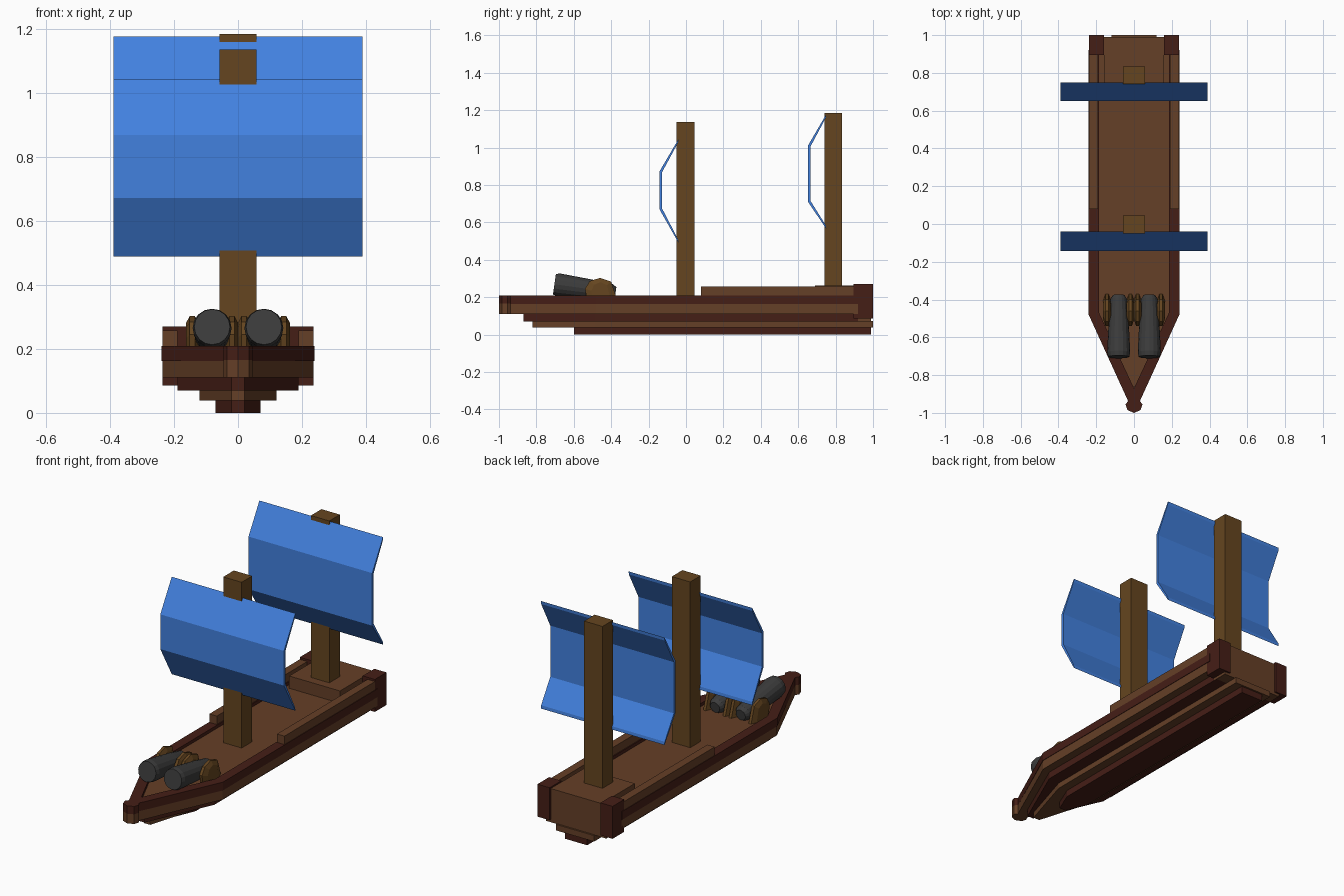
import bpy, bmesh, math
from mathutils import Matrix

if "Cube" in bpy.data.objects:
    bpy.data.objects.remove(bpy.data.objects["Cube"])


def material(name, rgb):
    m = bpy.data.materials.new(name)
    m.diffuse_color = (*rgb, 1)
    m.use_nodes = True
    m.node_tree.nodes["Principled BSDF"].inputs["Base Color"].default_value = m.diffuse_color
    return m


PLANK = material("plank_brown", (0.13, 0.05, 0.02))
TRIM = material("dark_trim", (0.06, 0.013, 0.008))
MAST = material("mast_wood", (0.13, 0.06, 0.014))
CLOTH = material("blue_cloth", (0.055, 0.22, 0.74))
IRON = material("iron", (0.045, 0.045, 0.045))


def finish(bm, name, mat):
    bmesh.ops.recalc_face_normals(bm, faces=bm.faces[:])
    me = bpy.data.meshes.new(name)
    bm.to_mesh(me)
    bm.free()
    me.materials.append(mat)
    ob = bpy.data.objects.new(name, me)
    bpy.context.collection.objects.link(ob)
    return ob


def prism(name, pts, lo, hi, mat, axis="z"):
    """Extrude a profile: (x, y) along z, or (y, z) along x."""
    bm = bmesh.new()
    co = [(a, b, lo) if axis == "z" else (lo, a, b) for a, b in pts]
    f = bm.faces.new([bm.verts.new(c) for c in co])
    r = bmesh.ops.extrude_face_region(bm, geom=[f])
    d = (0, 0, hi - lo) if axis == "z" else (hi - lo, 0, 0)
    bmesh.ops.translate(bm, vec=d, verts=[v for v in r["geom"] if isinstance(v, bmesh.types.BMVert)])
    return finish(bm, name, mat)


def box(name, x0, x1, y0, y1, z0, z1, mat):
    return prism(name, [(x0, y0), (x1, y0), (x1, y1), (x0, y1)], z0, z1, mat)


def hull_layer(name, w, shoulder, bow, stern, z0, z1, mat, tip=0.02):
    pts = [(w, stern), (w, shoulder), (tip, bow), (-tip, bow), (-w, shoulder), (-w, stern)]
    return prism(name, pts, z0, z1, mat)


def mirror(ob):
    ob.modifiers.new("mirror", "MIRROR").use_axis = (True, False, False)


# Stepped hull, keel upward
hull_layer("keel", 0.07, -0.48, -0.60, 0.99, 0.0, 0.05, TRIM)
hull_layer("lower_hull", 0.12, -0.49, -0.82, 1.0, 0.038, 0.072, PLANK)
hull_layer("middle_hull", 0.19, -0.485, -0.87, 0.92, 0.07, 0.112, TRIM)
hull_layer("upper_hull", 0.237, -0.48, -0.94, 0.92, 0.11, 0.165, PLANK, 0.03)
hull_layer("deck", 0.20, -0.47, -0.86, 0.92, 0.16, 0.192, PLANK)

# Dark gunwale around the deck
rim = prism("gunwale", [(0.24, 0.92), (0.24, -0.48), (0.03, -0.94), (0, -0.94),
                        (0, -0.87), (0.185, -0.47), (0.185, 0.92)], 0.163, 0.21, TRIM)
mirror(rim)

# Bow knob
knob = [(0.025, -0.93), (0.045, -0.955), (0.035, -0.985), (0, -1.0),
        (-0.035, -0.985), (-0.045, -0.955), (-0.025, -0.93)]
prism("bow_knob_lower", knob, 0.11, 0.165, PLANK)
prism("bow_knob_upper", knob, 0.165, 0.21, TRIM)

# Stern: raised platform, transom, corner posts, side rails
box("stern_platform", -0.16, 0.16, 0.69, 0.99, 0.18, 0.262, PLANK)
box("transom", -0.19, 0.19, 0.9, 0.99, 0.07, 0.255, PLANK)
mirror(box("stern_corner", 0.16, 0.237, 0.895, 1.0, 0.085, 0.27, TRIM))
mirror(box("side_rail", 0.19, 0.237, 0.08, 0.895, 0.2, 0.258, PLANK))

# Masts and bent sails
for tag, y, top, sail in (
    ("front", -0.05, 1.137, [(-0.04, 1.045), (-0.143, 0.87), (-0.143, 0.672), (-0.04, 0.49)]),
    ("rear", 0.74, 1.185, [(0.75, 1.178), (0.652, 1.01), (0.652, 0.71), (0.75, 0.565)]),
):
    box(tag + "_mast", -0.058, 0.058, y, y + 0.095, 0.185, top, MAST)
    back = [(sail[0][0] - 0.002, sail[0][1] - 0.018), (sail[1][0] + 0.014, sail[1][1] - 0.004),
            (sail[2][0] + 0.014, sail[2][1] + 0.004), (sail[3][0] - 0.002, sail[3][1] + 0.018)]
    prism(tag + "_sail", sail + back[::-1], -0.39, 0.39, CLOTH, "x")

# Cannons: lathed barrel tilted up, with rounded wooden cheeks
BARREL = [(-0.165, 0.0), (-0.165, 0.03), (-0.145, 0.044), (-0.05, 0.052),
          (0.14, 0.061), (0.165, 0.056), (0.165, 0.0)]
CHEEK = [(-0.54, 0.245), (-0.515, 0.285), (-0.46, 0.303), (-0.40, 0.283), (-0.37, 0.19), (-0.53, 0.19)]
for side, cx in (("left", -0.081), ("right", 0.081)):
    bm = bmesh.new()
    vs = [bm.verts.new((r, 0, t)) for t, r in BARREL]
    es = [bm.edges.new(p) for p in zip(vs, vs[1:])]
    bmesh.ops.spin(bm, geom=vs + es, cent=(0, 0, 0), axis=(0, 0, 1),
                   angle=2 * math.pi, steps=16, use_duplicate=False)
    bmesh.ops.remove_doubles(bm, verts=bm.verts[:], dist=0.0005)
    bm.transform(Matrix.Translation((cx, -0.54, 0.246))
                 @ Matrix.Rotation(math.radians(82), 4, "X"))
    finish(bm, side + "_cannon", IRON)
    for tag, off in (("left", -0.062), ("right", 0.062)):
        bm = bmesh.new()
        # Wide middle outline tapering to a smaller outline on both faces
        rings = []
        for dx, s in ((-0.02, 0.6), (-0.008, 1), (0.008, 1), (0.02, 0.6)):
            rings.append([bm.verts.new((cx + off + dx, -0.455 + (y + 0.455) * s, 0.19 + (z - 0.19) * (0.5 + s / 2)))
                          for y, z in CHEEK])
        for a, b in zip(rings, rings[1:]):
            for i in range(6):
                j = (i + 1) % 6
                bm.faces.new((a[i], a[j], b[j], b[i]))
        bm.faces.new(rings[0])
        bm.faces.new(rings[-1])
        finish(bm, f"{side}_cannon_{tag}_cheek", MAST)
